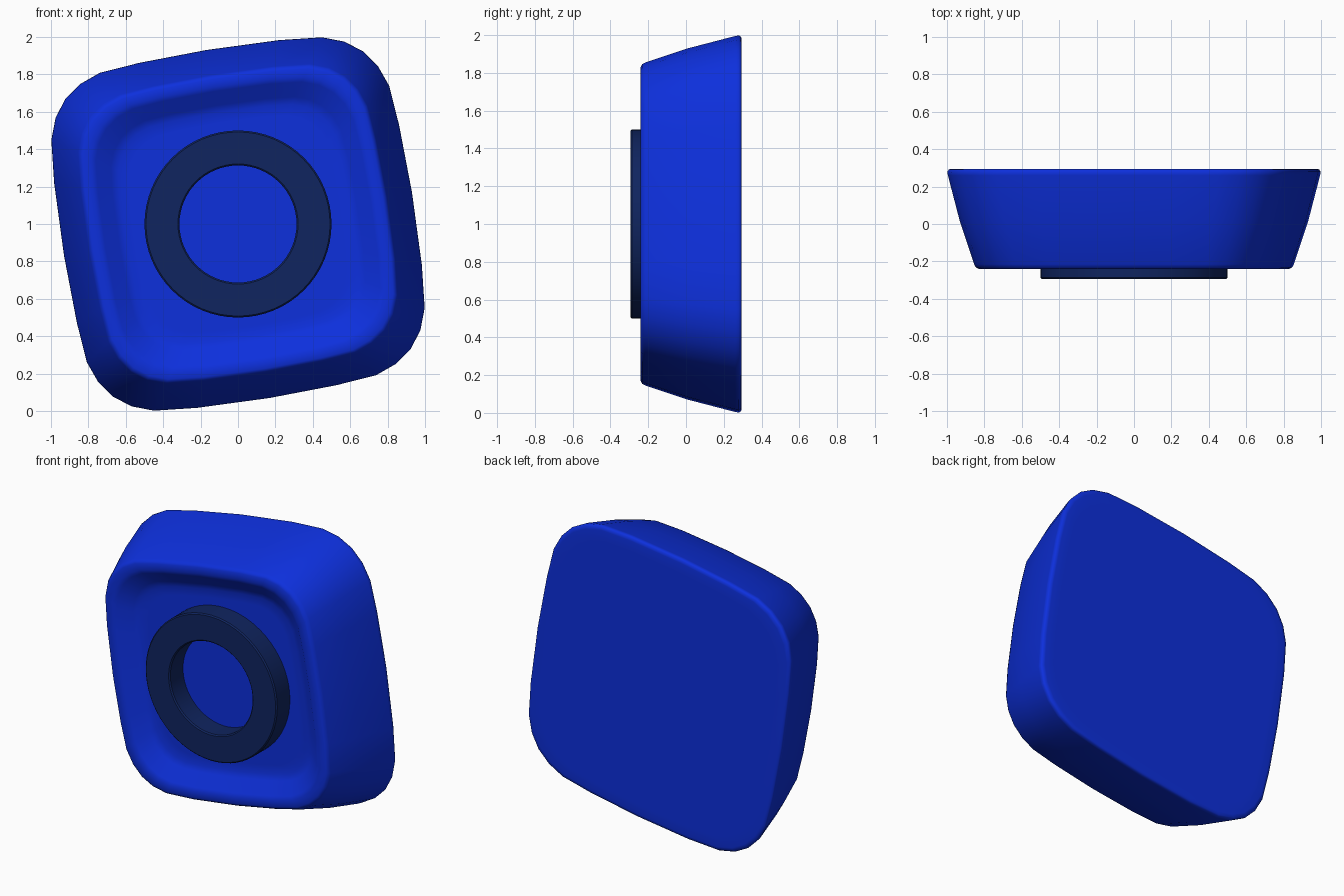
import bpy, bmesh, math

cube = bpy.data.objects.get("Cube")
if cube:
    bpy.data.objects.remove(cube, do_unlink=True)


def material(name, rgb):
    m = bpy.data.materials.new(name)
    m.use_nodes = True
    m.diffuse_color = (*rgb, 1)
    m.node_tree.nodes["Principled BSDF"].inputs["Base Color"].default_value = (*rgb, 1)
    return m


blue = material("bright blue", (0.004, 0.029, 0.72))
navy = material("dark navy", (0.005, 0.018, 0.115))


def loft(name, outline, stations, mat, closed):
    """Join scaled copies of an x-z outline; each station is (scale, y)."""
    bm = bmesh.new()
    rings = [[bm.verts.new((x * s, y, 1 + z * s)) for x, z in outline] for s, y in stations]
    n = len(outline)
    pairs = list(zip(rings, rings[1:]))
    if closed:
        pairs.append((rings[-1], rings[0]))
    for a, b in pairs:
        for i in range(n):
            j = (i + 1) % n
            bm.faces.new((a[i], a[j], b[j], b[i]))
    if not closed:
        bm.faces.new(rings[0])
        bm.faces.new(rings[-1])
    bmesh.ops.recalc_face_normals(bm, faces=bm.faces)
    mesh = bpy.data.meshes.new(name)
    bm.to_mesh(mesh)
    bm.free()
    mesh.materials.append(mat)
    mesh.shade_smooth()
    ob = bpy.data.objects.new(name, mesh)
    bpy.context.collection.objects.link(ob)
    return ob


# Twisted rounded-square outline: one quarter turned four times
quarter = [(-0.74, 0.81), (-0.53, 0.863), (-0.17, 0.932), (0.22, 0.985),
           (0.45, 1.0), (0.57, 0.977), (0.67, 0.925), (0.75, 0.845)]
outline = []
for _ in range(4):
    outline += quarter
    quarter = [(z, -x) for x, z in quarter]

# Tapered body with flat back and dished front
loft("body", outline,
     [(0.9, 0.295), (0.97, 0.295), (0.99, 0.292), (0.998, 0.28), (0.995, 0.26),
      (0.93, 0.01), (0.855, -0.215), (0.845, -0.233), (0.83, -0.24),
      (0.785, -0.24), (0.76, -0.23), (0.68, -0.165), (0.64, -0.15), (0.58, -0.15)],
     blue, False)

# Raised ring standing in the dish
circle = [(math.cos(math.tau * i / 64), math.sin(math.tau * i / 64)) for i in range(64)]
ring = loft("front_ring", circle,
            [(0.5, -0.13), (0.5, -0.287), (0.492, -0.295),
             (0.321, -0.295), (0.313, -0.287), (0.313, -0.13)],
            navy, True)
bpy.context.view_layer.objects.active = ring
ring.select_set(True)
bpy.ops.object.shade_smooth_by_angle(angle=math.radians(30))
